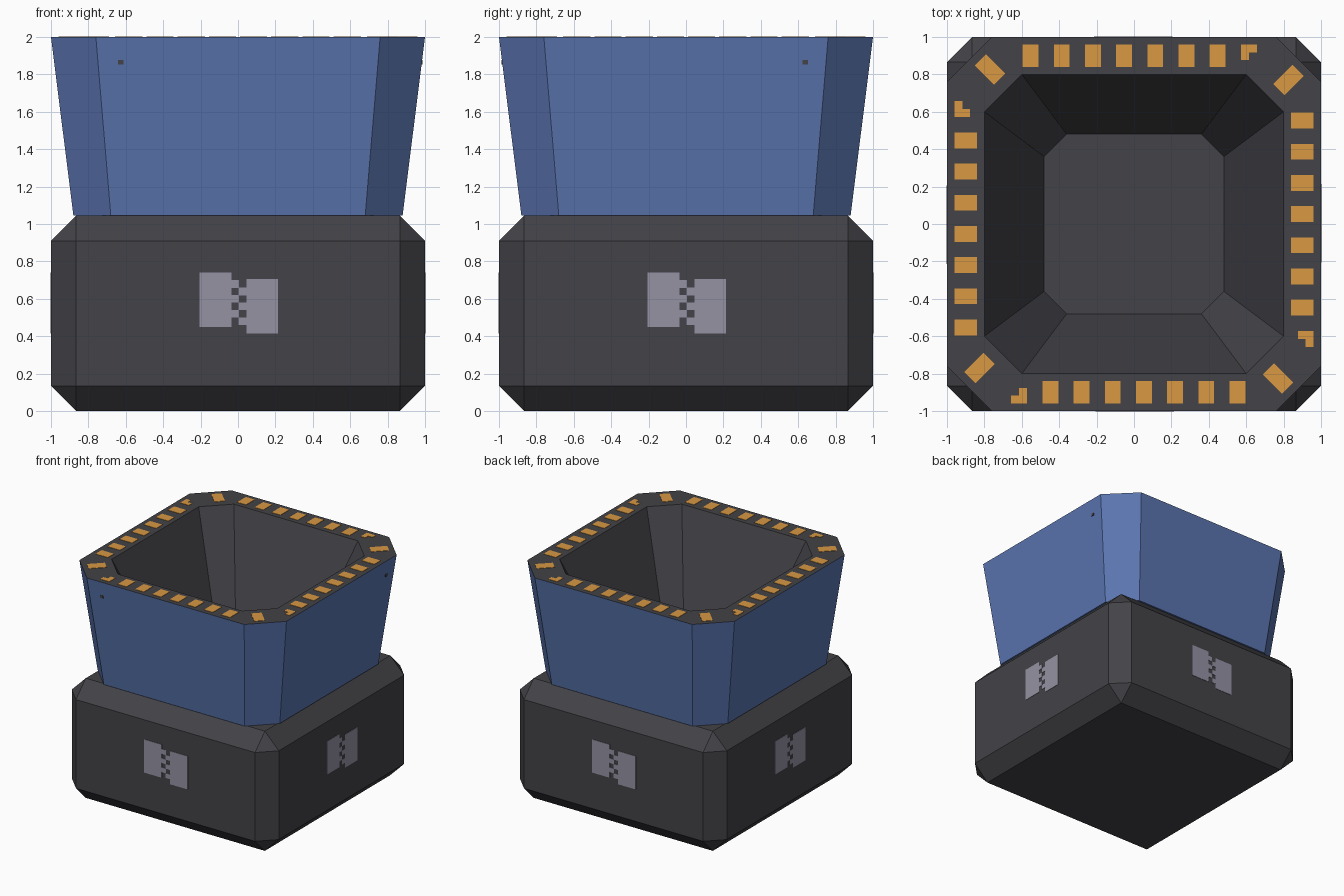
import bpy, bmesh, math
from mathutils import Matrix, Vector

if "Cube" in bpy.data.objects:
    bpy.data.objects.remove(bpy.data.objects["Cube"])


def material(name, rgb):
    lin = [((c / 255 + 0.055) / 1.055) ** 2.4 for c in rgb]
    m = bpy.data.materials.new(name)
    m.diffuse_color = (*lin, 1)
    m.use_nodes = True
    m.node_tree.nodes["Principled BSDF"].inputs["Base Color"].default_value = m.diffuse_color
    return m


DARK = material("dark grey", (67, 66, 71))
BLUE = material("steel blue", (90, 117, 176))
SILVER = material("pale grey", (150, 146, 164))
ORANGE = material("orange", (216, 152, 66))


def finish(bm, name, *mats):
    bmesh.ops.recalc_face_normals(bm, faces=bm.faces)
    me = bpy.data.meshes.new(name)
    bm.to_mesh(me)
    bm.free()
    for m in mats:
        me.materials.append(m)
    ob = bpy.data.objects.new(name, me)
    bpy.context.collection.objects.link(ob)
    return ob


def box(bm, centre, size, turn=Matrix(), spin=0):
    mat = (turn @ Matrix.Translation(centre) @ Matrix.Rotation(spin, 4, 'Z')
           @ Matrix.Diagonal((*size, 1)))
    bmesh.ops.create_cube(bm, size=1, matrix=mat)


def octagon(bm, half, cut, z):
    pts = [(cut, -half), (half, -cut), (half, cut), (cut, half),
           (-cut, half), (-half, cut), (-half, -cut), (-cut, -half)]
    return [bm.verts.new((x, y, z)) for x, y in pts]


QUARTERS = [Matrix.Rotation(k * math.pi / 2, 4, 'Z') for k in range(4)]
BASE_H = 1.045

# Base: box with every edge chamfered
bm = bmesh.new()
box(bm, (0, 0, BASE_H / 2), (2, 2, BASE_H))
bmesh.ops.bevel(bm, geom=bm.edges[:], offset=0.135, segments=1,
                affect='EDGES', profile=0.5)
finish(bm, "base", DARK)

# Bin: blue flared outer wall, dark rim and dark tapered hollow
bm = bmesh.new()
rings = [octagon(bm, 0.88, 0.68, BASE_H), octagon(bm, 1.0, 0.76, 2.0),
         octagon(bm, 0.8, 0.6, 2.0), octagon(bm, 0.48, 0.36, 1.2)]
bm.faces.new(rings[0])
for level, (a, b) in enumerate(zip(rings, rings[1:])):
    for i in range(8):
        j = (i + 1) % 8
        f = bm.faces.new((a[i], a[j], b[j], b[i]))
        f.material_index = 0 if level == 0 else 1
bm.faces.new(rings[3]).material_index = 1
finish(bm, "flared_bin", BLUE, DARK)

# Rim studs: a row, a short L piece and a diagonal corner piece per side
bm = bmesh.new()
T = 0.006
for q in QUARTERS:
    for i in range(7):
        box(bm, (-0.553 + i * 0.1667, 0.9, 2), (0.085, 0.12, T), q)
    box(bm, (0.615, 0.938, 2), (0.086, 0.044, T), q)
    box(bm, (0.594, 0.896, 2), (0.044, 0.04, T), q)
    box(bm, (-0.77, 0.825, 2), (0.145, 0.085, T), q, -math.pi / 4)
finish(bm, "rim_studs", ORANGE)

# Side clasps: two offset plates joined by a chequered strip
bm = bmesh.new()
for q in QUARTERS:
    box(bm, (-0.12, -1, 0.595), (0.17, T, 0.29), q)
    box(bm, (0.13, -1, 0.56), (0.17, T, 0.29), q)
    for i in range(3):
        box(bm, (-0.015, -1, 0.68 - i * 0.08), (0.042, T, 0.042), q)
        box(bm, (0.025, -1, 0.64 - i * 0.08), (0.042, T, 0.042), q)
finish(bm, "side_clasps", SILVER)

# Tiny dark marks on the front and right walls
bm = bmesh.new()
wall = 0.88 + 0.12 * (1.865 - BASE_H) / (2 - BASE_H)
for q, x in ((QUARTERS[0], -0.627), (QUARTERS[1], 0.638)):
    box(bm, (x, -wall, 1.865), (0.028, 0.009, 0.024), q)
finish(bm, "wall_marks", DARK)
